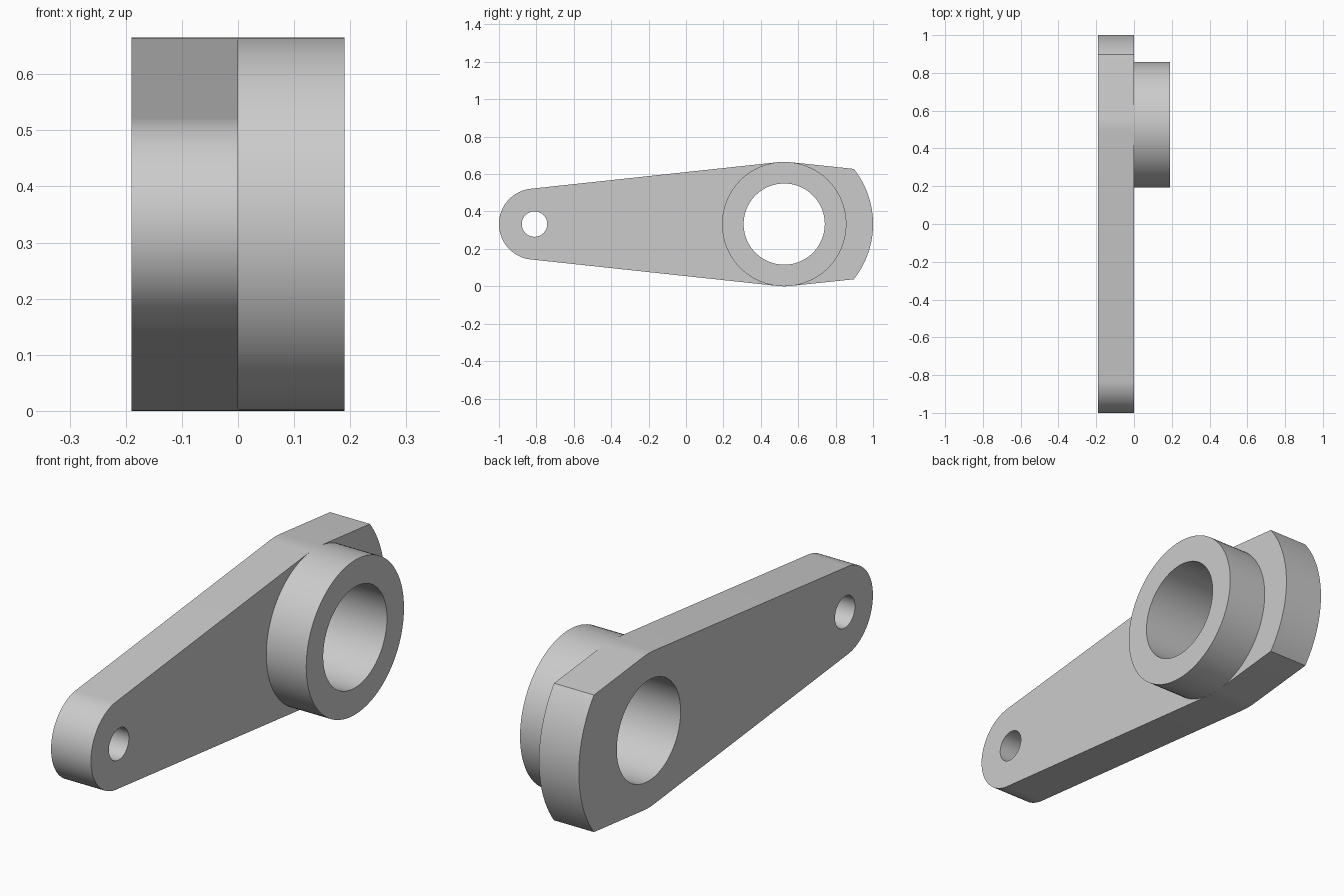
import bpy, bmesh
from math import sin, cos, asin, radians, pi

cube = bpy.data.objects.get("Cube")
if cube:
    bpy.data.objects.remove(cube, do_unlink=True)

grey = bpy.data.materials.new("plain_grey")
grey.use_nodes = True
grey.diffuse_color = (0.6, 0.6, 0.6, 1)
grey.node_tree.nodes["Principled BSDF"].inputs["Base Color"].default_value = (0.6, 0.6, 0.6, 1)

# Shared dimensions: both centres lie on one horizontal axis
AXIS_Z = 0.3325
BIG_Y, BIG_R, BORE_R = 0.525, 0.3325, 0.217
SMALL_Y, SMALL_R, PIN_R = -0.81, 0.19, 0.068
TAIL_R = 0.475
HALF = 0.19


def arc(y, radius, start, end, steps):
    """Points (y, z) along an arc, both ends included."""
    angles = [start + (end - start) * i / steps for i in range(steps + 1)]
    return [(y + radius * cos(a), AXIS_Z + radius * sin(a)) for a in angles]


def circle(y, radius, steps=96):
    return arc(y, radius, 0, 2 * pi, steps)[:-1]


def plate(name, loops, x0, x1):
    """Fill an outline with holes and extrude it along x."""
    bm = bmesh.new()
    for loop in loops:
        verts = [bm.verts.new((x0, y, z)) for y, z in loop]
        for a, b in zip(verts, verts[1:] + verts[:1]):
            bm.edges.new((a, b))
    bmesh.ops.triangle_fill(bm, use_beauty=True, use_dissolve=False, edges=bm.edges[:])
    result = bmesh.ops.extrude_face_region(bm, geom=bm.faces[:], use_keep_orig=True)
    moved = [g for g in result["geom"] if isinstance(g, bmesh.types.BMVert)]
    bmesh.ops.translate(bm, verts=moved, vec=(x1 - x0, 0, 0))
    bmesh.ops.recalc_face_normals(bm, faces=bm.faces[:])
    mesh = bpy.data.meshes.new(name)
    bm.to_mesh(mesh)
    bm.free()
    mesh.materials.append(grey)
    obj = bpy.data.objects.new(name, mesh)
    bpy.context.collection.objects.link(obj)
    bpy.ops.object.select_all(action="DESELECT")
    obj.select_set(True)
    bpy.context.view_layer.objects.active = obj
    bpy.ops.object.shade_smooth_by_angle(angle=radians(30))
    return obj


# Lever arm: rounded small end, tangent sides, wide end with a curved tail
lean = asin((BIG_R - SMALL_R) / (BIG_Y - SMALL_Y))
tail = asin(0.295 / TAIL_R)
top = pi / 2
outline = (
    arc(BIG_Y, TAIL_R, -tail, tail, 32)
    + arc(BIG_Y, BIG_R, top - lean, top + lean, 6)
    + arc(SMALL_Y, SMALL_R, top + lean, 3 * top - lean, 48)
    + arc(BIG_Y, BIG_R, -top - lean, -top + lean, 6)
)
plate("lever_arm", [outline, circle(SMALL_Y, PIN_R, 48), circle(BIG_Y, BORE_R)], -HALF, 0)

# Round hub standing off the arm, sharing its bore
plate("hub_ring", [circle(BIG_Y, BIG_R), circle(BIG_Y, BORE_R)], 0, HALF)
